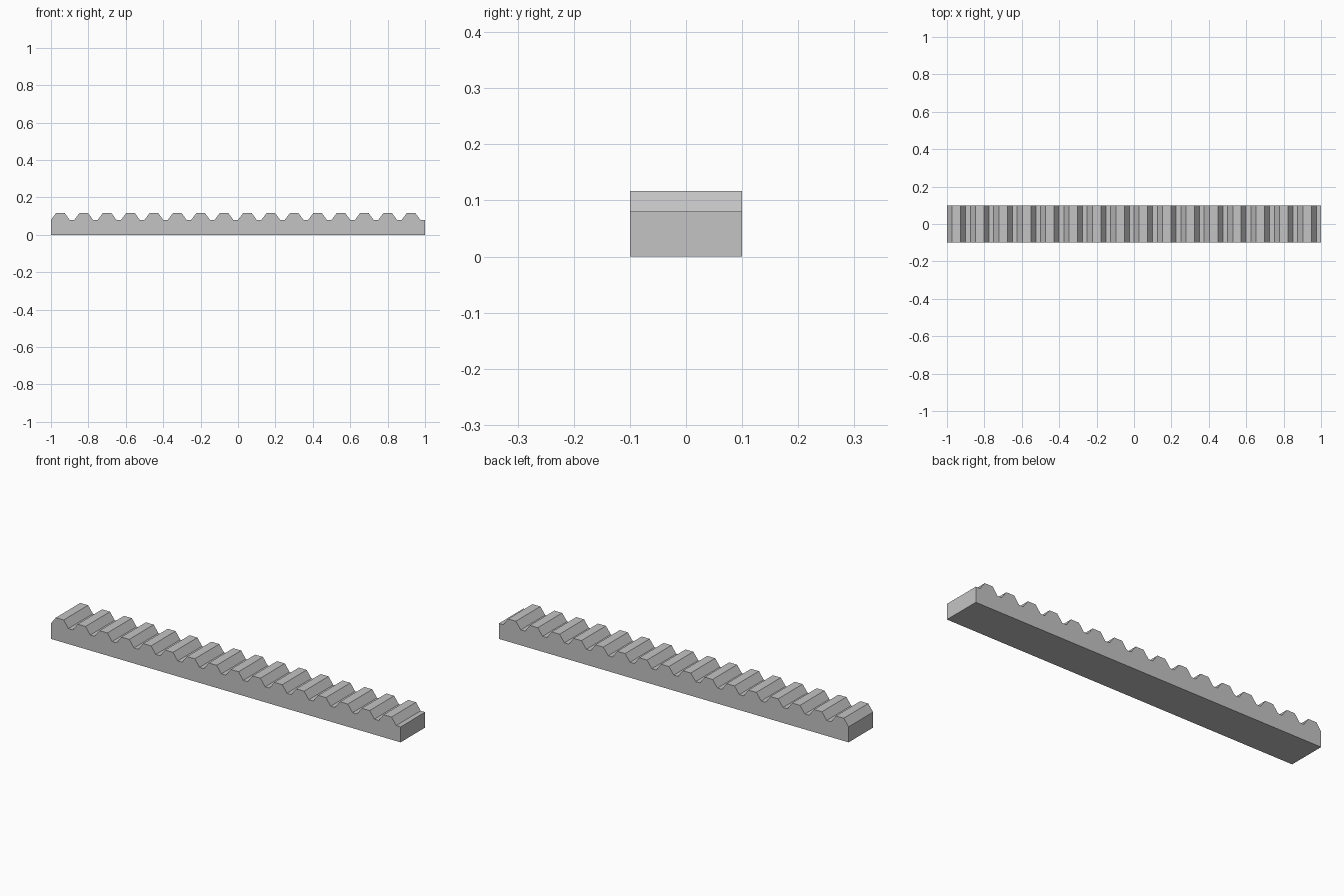
import bpy
import bmesh

cube = bpy.data.objects.get("Cube")
if cube:
    bpy.data.objects.remove(cube, do_unlink=True)

LENGTH, WIDTH = 2.0, 0.2
TEETH = 16
PITCH = LENGTH / TEETH
ROOT, TIP = 0.08, 0.117

# Plain grey metal
metal = bpy.data.materials.new("grey_metal")
metal.use_nodes = True
grey = (0.55, 0.55, 0.55, 1.0)
metal.diffuse_color = grey
metal.node_tree.nodes["Principled BSDF"].inputs["Base Color"].default_value = grey

# Side profile: flat base, then one trapezoid tooth per pitch
tooth = [(0.0, ROOT), (0.028, TIP), (0.073, TIP), (0.1, ROOT)]
profile = [(-LENGTH / 2, 0.0)]
for i in range(TEETH):
    start = -LENGTH / 2 + i * PITCH
    profile += [(start + dx, z) for dx, z in tooth]
profile += [(LENGTH / 2, ROOT), (LENGTH / 2, 0.0)]

# Extrude the profile across the width
bm = bmesh.new()
side = bm.faces.new([bm.verts.new((x, -WIDTH / 2, z)) for x, z in profile])
result = bmesh.ops.extrude_face_region(bm, geom=[side], use_keep_orig=True)
moved = [v for v in result["geom"] if isinstance(v, bmesh.types.BMVert)]
bmesh.ops.translate(bm, verts=moved, vec=(0, WIDTH, 0))
bmesh.ops.recalc_face_normals(bm, faces=bm.faces)

mesh = bpy.data.meshes.new("gear_rack")
bm.to_mesh(mesh)
bm.free()
mesh.materials.append(metal)
rack = bpy.data.objects.new("gear_rack", mesh)
bpy.context.collection.objects.link(rack)
